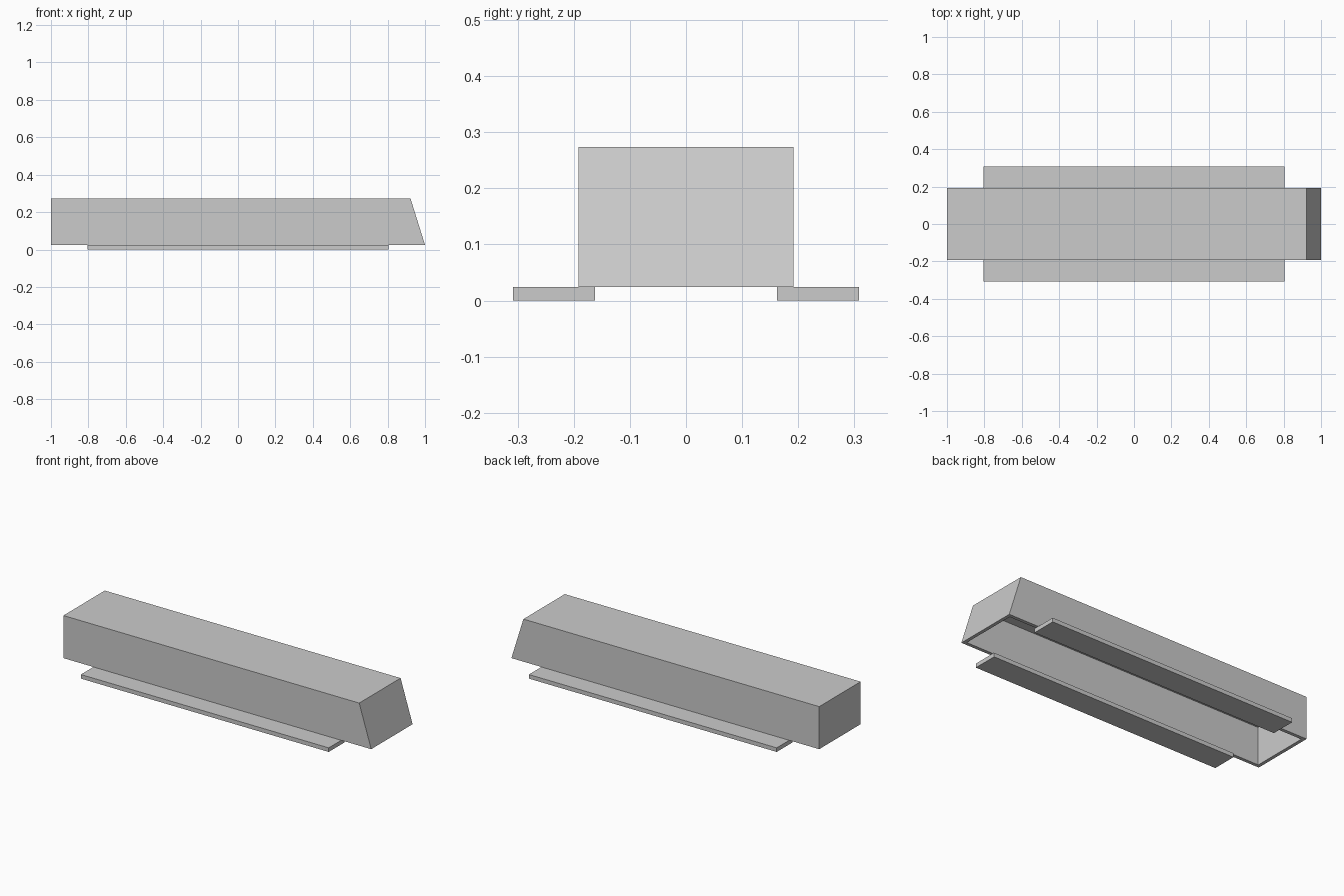
import bpy, bmesh

if "Cube" in bpy.data.objects:
    bpy.data.objects.remove(bpy.data.objects["Cube"], do_unlink=True)

grey = bpy.data.materials.new("light_grey")
grey.use_nodes = True
colour = (0.6, 0.6, 0.6, 1)
grey.diffuse_color = colour
grey.node_tree.nodes["Principled BSDF"].inputs["Base Color"].default_value = colour

PLATE_TOP = 0.024
BODY_TOP = 0.274
HALF_WIDTH = 0.192
WALL = 0.028
SLOPE = 0.078  # how far the slanted end leans in


def finish(bm, name):
    bmesh.ops.recalc_face_normals(bm, faces=bm.faces)
    mesh = bpy.data.meshes.new(name)
    bm.to_mesh(mesh)
    bm.free()
    mesh.materials.append(grey)
    obj = bpy.data.objects.new(name, mesh)
    bpy.context.collection.objects.link(obj)
    return obj


def box_mesh(lo, hi):
    bm = bmesh.new()
    bmesh.ops.create_cube(bm, size=1)
    for v in bm.verts:
        for i in range(3):
            v.co[i] = hi[i] if v.co[i] > 0 else lo[i]
    return bm


# Hollow cover with one slanted end, open underneath
bm = box_mesh((-1, -HALF_WIDTH, PLATE_TOP), (1, HALF_WIDTH, BODY_TOP))
for v in bm.verts:
    if v.co.x > 0 and v.co.z > PLATE_TOP + WALL:
        v.co.x -= SLOPE
bm.normal_update()
bottom = min(bm.faces, key=lambda f: f.calc_center_median().z)
bmesh.ops.inset_region(bm, faces=[bottom], thickness=WALL)

# Push the inset floor up to form the cavity, parallel to the outer walls
depth = BODY_TOP - PLATE_TOP - WALL
cavity = bmesh.ops.extrude_discrete_faces(bm, faces=[bottom])["faces"][0]
for v in cavity.verts:
    v.co.z += depth
    if v.co.x > 0:
        v.co.x -= SLOPE * depth / (BODY_TOP - PLATE_TOP)
finish(bm, "cover")

# Flat mounting plates along both long sides
for name, side in (("front_plate", -1), ("back_plate", 1)):
    y0, y1 = sorted((side * 0.162, side * 0.308))
    finish(box_mesh((-0.805, y0, 0), (0.805, y1, PLATE_TOP)), name)
